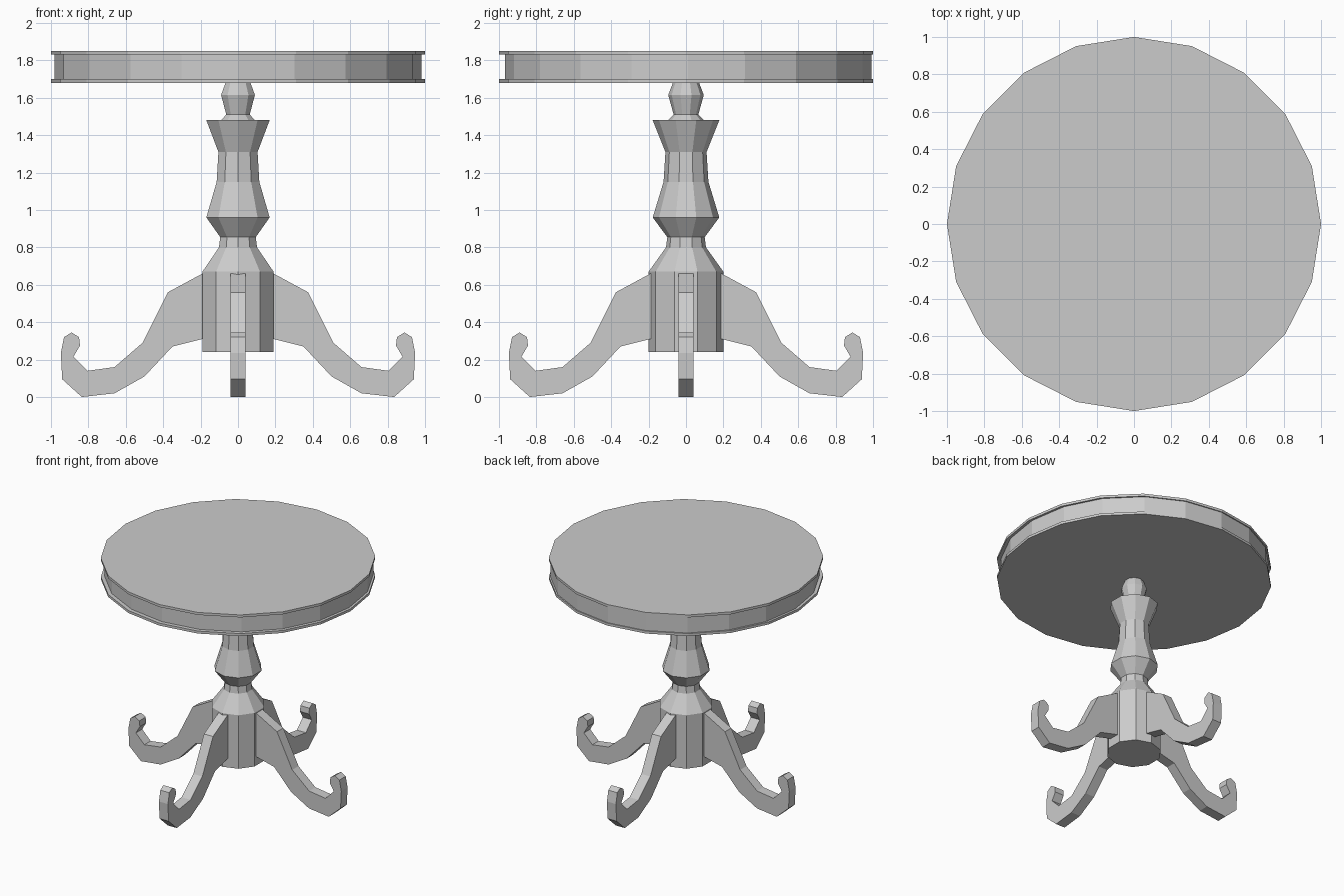
import bpy, bmesh
from math import cos, sin, pi, radians
from mathutils import Matrix

cube = bpy.data.objects.get("Cube")
if cube:
    bpy.data.objects.remove(cube)

mat = bpy.data.materials.new("plain grey")
mat.use_nodes = True
grey = (0.6, 0.6, 0.6, 1)
mat.diffuse_color = grey
mat.node_tree.nodes["Principled BSDF"].inputs["Base Color"].default_value = grey


def finish(name, bm):
    bmesh.ops.recalc_face_normals(bm, faces=bm.faces)
    mesh = bpy.data.meshes.new(name)
    bm.to_mesh(mesh)
    bm.free()
    mesh.materials.append(mat)
    obj = bpy.data.objects.new(name, mesh)
    bpy.context.collection.objects.link(obj)
    return obj


def lathe(name, profile, sides, start=0.0, y=0.0):
    """Flat-sided turned part from (radius, height) pairs, capped at both ends."""
    bm = bmesh.new()
    angles = [start + 2 * pi * i / sides for i in range(sides)]
    rings = [[bm.verts.new((r * cos(a), y + r * sin(a), z)) for a in angles]
             for r, z in profile]
    for low, high in zip(rings, rings[1:]):
        for i in range(sides):
            j = (i + 1) % sides
            bm.faces.new((low[i], low[j], high[j], high[i]))
    bm.faces.new(rings[0])
    bm.faces.new(rings[-1])
    return finish(name, bm)


def leg(name, outline, half_width, angle):
    """Side outline extruded to an even thickness, turned about the column."""
    bm = bmesh.new()
    face = bm.faces.new([bm.verts.new((x, -half_width, z)) for x, z in outline])
    extruded = bmesh.ops.extrude_face_region(bm, geom=[face], use_keep_orig=True)
    verts = [v for v in extruded["geom"] if isinstance(v, bmesh.types.BMVert)]
    bmesh.ops.translate(bm, verts=verts, vec=(0, 2 * half_width, 0))
    bmesh.ops.rotate(bm, verts=bm.verts, cent=(0, 0, 0),
                     matrix=Matrix.Rotation(radians(angle), 3, 'Z'))
    return finish(name, bm)


# Round top: two thin plates around a slightly recessed apron
lathe("table_top", [(1, 1.83), (1, 1.85)], 20)
lathe("apron", [(0.98, 1.69), (0.98, 1.84)], 20, y=0.012)
lathe("lower_rim", [(1, 1.68), (1, 1.7)], 20)

# Turned ten-sided column
lathe("column", [(0.2, 0.24), (0.2, 0.67), (0.107, 0.8), (0.1, 0.855),
                 (0.178, 0.96), (0.12, 1.15), (0.11, 1.31), (0.178, 1.48),
                 (0.095, 1.48), (0.066, 1.51), (0.095, 1.615), (0.068, 1.685)],
      10, start=pi / 2)

# Four scrolled legs
scroll = [(0.1, 0.66), (0.19, 0.66), (0.375, 0.56), (0.51, 0.29), (0.66, 0.16),
          (0.805, 0.14), (0.88, 0.215), (0.845, 0.275), (0.85, 0.32),
          (0.89, 0.345), (0.93, 0.32), (0.947, 0.235), (0.94, 0.095),
          (0.835, 0), (0.66, 0.02), (0.5, 0.11), (0.35, 0.27), (0.19, 0.31),
          (0.1, 0.31)]
for k, side in enumerate(("left", "back", "right", "front")):
    leg(side + "_leg", scroll, 0.04, 90 * k)
